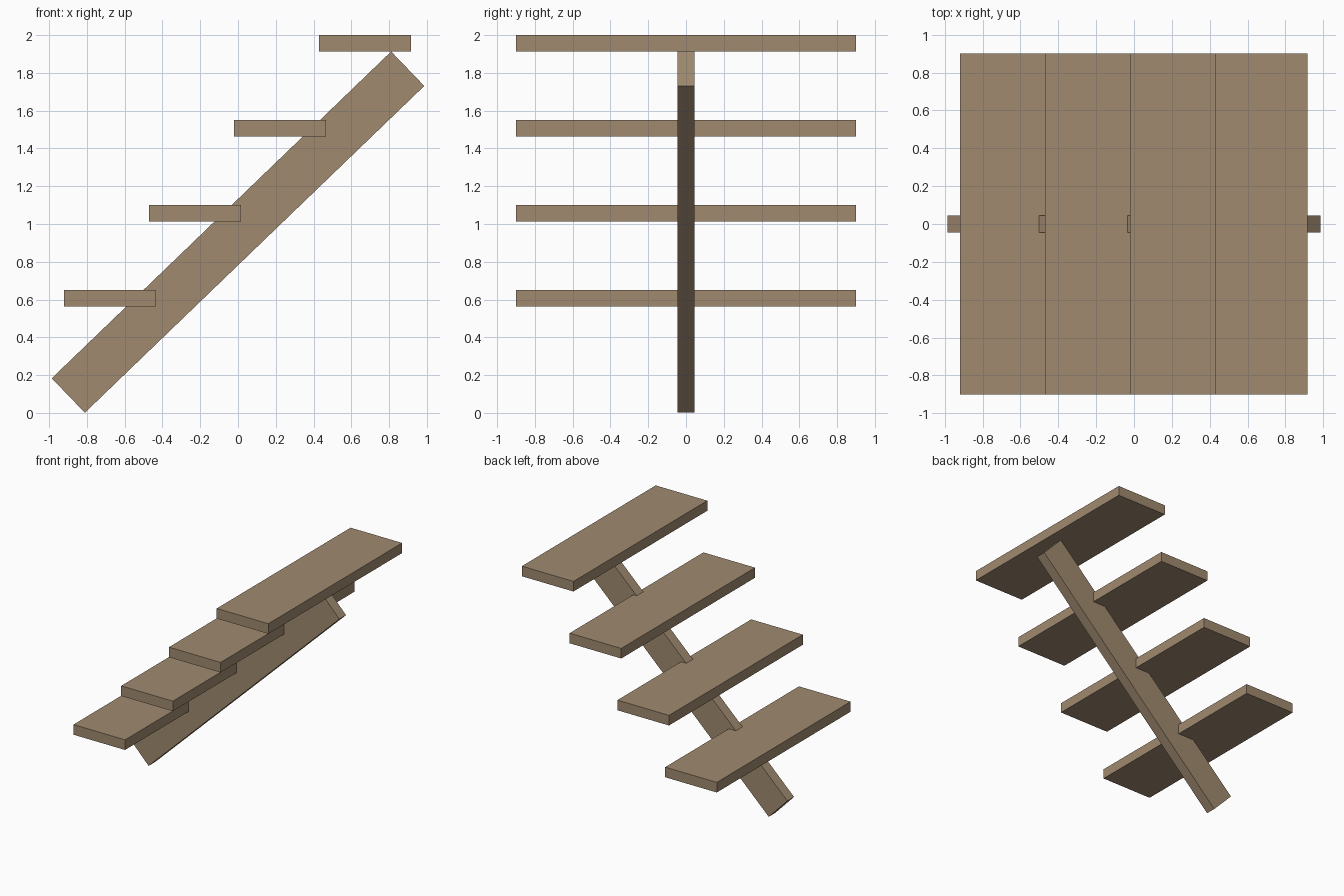
import bpy
import math

cube = bpy.data.objects.get("Cube")
if cube:
    bpy.data.objects.remove(cube, do_unlink=True)

# Single wood colour
wood = bpy.data.materials.new("brown_wood")
wood.use_nodes = True
colour = (0.35, 0.254, 0.162, 1)
wood.diffuse_color = colour
shader = next(n for n in wood.node_tree.nodes if n.type == 'BSDF_PRINCIPLED')
shader.inputs["Base Color"].default_value = colour
shader.inputs["Roughness"].default_value = 0.8


def box(name, centre, size, pitch=0.0):
    bpy.ops.mesh.primitive_cube_add(size=1, location=centre, rotation=(0, pitch, 0))
    obj = bpy.context.object
    obj.name = name
    obj.scale = size
    obj.data.materials.append(wood)
    return obj


# Sloping central beam
RISE, RUN = 1.73, 1.797
box("central_beam", (0, 0, 0.957), (math.hypot(RISE, RUN), 0.09, 0.253),
    -math.atan2(RISE, RUN))

# Four evenly spaced treads
STEP = 0.45
for i in range(4):
    box(f"tread_{i + 1}", (-0.677 + i * STEP, 0, 0.607 + i * STEP),
        (0.486, 1.8, 0.086))
